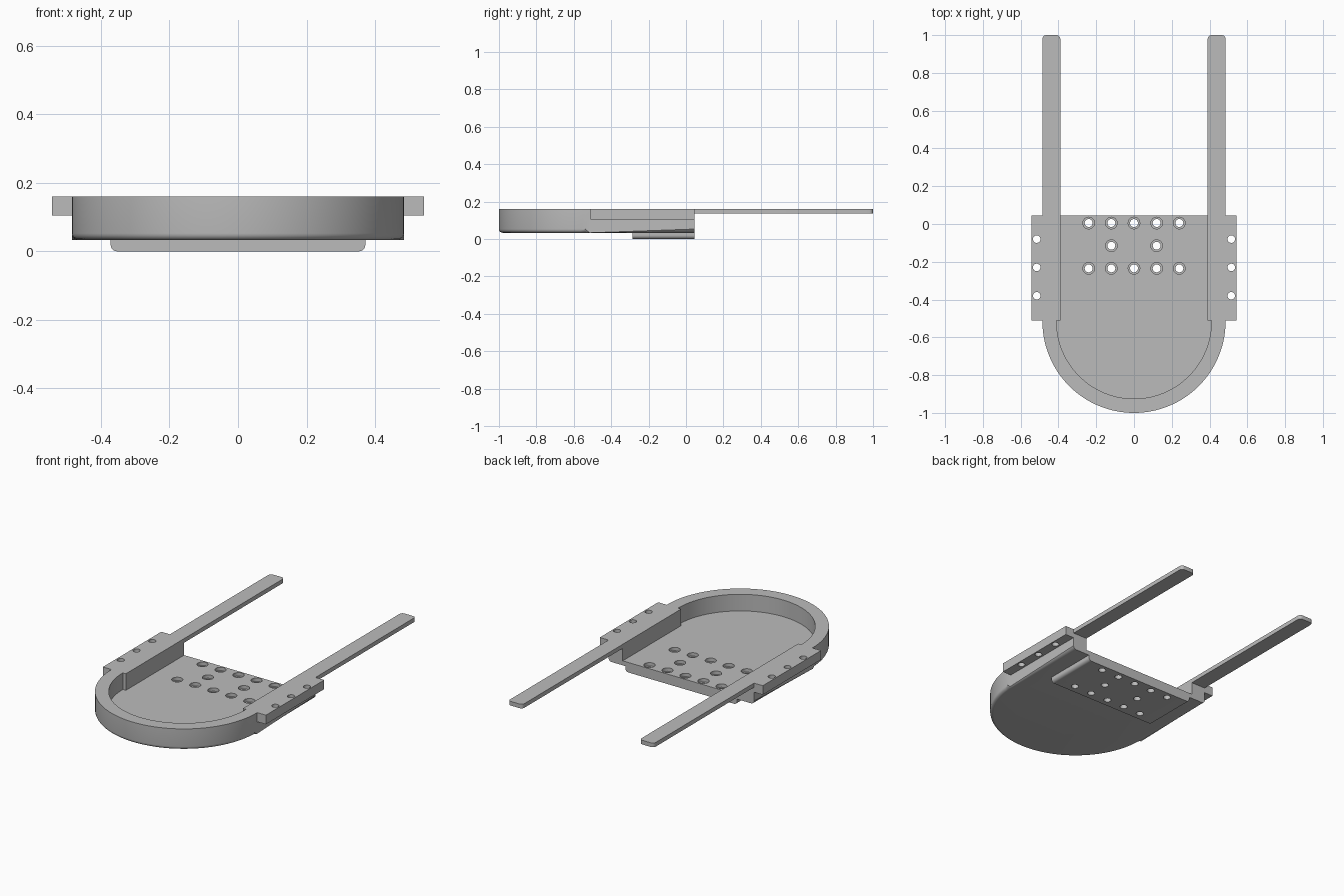
import bpy, bmesh
from math import sin, cos, pi, radians

cube = bpy.data.objects.get("Cube")
if cube:
    bpy.data.objects.remove(cube, do_unlink=True)

grey = bpy.data.materials.new("plain grey")
grey.use_nodes = True
grey.diffuse_color = (0.5, 0.5, 0.5, 1)
grey.node_tree.nodes["Principled BSDF"].inputs["Base Color"].default_value = (0.5, 0.5, 0.5, 1)

BACK, MID, TOP = 0.045, -0.515, 0.16
BASE, FLOOR = 0.033, 0.06
WIDE, INNER = 0.485, 0.39


def finish(name, bm):
    bmesh.ops.recalc_face_normals(bm, faces=bm.faces)
    mesh = bpy.data.meshes.new(name)
    bm.to_mesh(mesh)
    bm.free()
    mesh.materials.append(grey)
    obj = bpy.data.objects.new(name, mesh)
    bpy.context.collection.objects.link(obj)
    return obj


def prism(name, outline, low, high, pick=None, radius=0.02, segments=5):
    """Extrude an outline upwards and round the edges chosen by pick."""
    bm = bmesh.new()
    face = bm.faces.new([bm.verts.new((x, y, low)) for x, y in outline])
    new = bmesh.ops.extrude_face_region(bm, geom=[face])["geom"]
    for v in new:
        if isinstance(v, bmesh.types.BMVert):
            v.co.z = high
    if pick:
        edges = [e for e in bm.edges if pick(e.verts[0].co, e.verts[1].co)]
        bmesh.ops.bevel(bm, geom=edges, offset=radius, segments=segments,
                        profile=0.5, affect='EDGES', clamp_overlap=False)
    return finish(name, bm)


def box(x0, x1, y0, y1):
    return [(x0, y0), (x1, y0), (x1, y1), (x0, y1)]


def arc(radius, steps=64):
    return [(-radius * cos(pi * i / steps), MID - radius * sin(pi * i / steps))
            for i in range(steps + 1)]


def drills(points, radius, low, high):
    """One cutter holding a cylinder at every point."""
    bm = bmesh.new()
    for x, y in points:
        ring = [bm.verts.new((x + radius * cos(2 * pi * i / 24),
                              y + radius * sin(2 * pi * i / 24), low)) for i in range(24)]
        new = bmesh.ops.extrude_face_region(bm, geom=[bm.faces.new(ring)])["geom"]
        for v in new:
            if isinstance(v, bmesh.types.BMVert):
                v.co.z = high
    return finish("drill_cutter", bm)


def cut(obj, *cutters):
    """Subtract the cutters for good, then remove them."""
    for cutter in cutters:
        cutter.hide_render = True
        mod = obj.modifiers.new("cut", 'BOOLEAN')
        mod.operation, mod.solver, mod.object = 'DIFFERENCE', 'EXACT', cutter
    graph = bpy.context.evaluated_depsgraph_get()
    mesh = bpy.data.meshes.new_from_object(obj.evaluated_get(graph))
    obj.modifiers.clear()
    obj.data = mesh
    for cutter in cutters:
        bpy.data.objects.remove(cutter, do_unlink=True)


# Hole pattern shared by the tray and the mounting pad
holes = [(0.12 * i, y) for y in (0.005, -0.235) for i in range(-2, 3)]
holes += [(-0.12, -0.115), (0.12, -0.115)]

# Round-ended tray, open at the back, lower rim rounded
tray = prism("tray", arc(WIDE) + [(WIDE, BACK), (-WIDE, BACK)], BASE, TOP,
             lambda a, b: max(a.z, b.z) < BASE + 0.001 and min(a.y, b.y) < BACK - 0.001)
cavity = prism("cavity_cutter",
               arc(0.41) + [(0.41, -0.51), (INNER, -0.51), (INNER, 0.2),
                            (-INNER, 0.2), (-INNER, -0.51), (-0.41, -0.51)],
               FLOOR, 0.3)
cut(tray, cavity, drills(holes, 0.021, -0.1, 0.2), drills(holes, 0.031, 0.04, 0.2))

# Mounting pad below, rounded along its lower side edges
pad = prism("mounting_pad", box(-0.372, 0.372, -0.285, BACK), 0, BASE,
            lambda a, b: max(a.z, b.z) < 0.001 and abs(a.x - b.x) < 0.001)
cut(pad, drills(holes, 0.021, -0.1, 0.2))

# Side flanges and long arms
parts = [tray, pad]
for side, s in (("left", 1), ("right", -1)):
    flange = prism(side + "_flange", box(s * WIDE, s * 0.543, -0.51, BACK), 0.105, TOP)
    cut(flange, drills([(s * 0.515, y) for y in (-0.08, -0.23, -0.38)], 0.02, 0, 0.3))
    arm = prism(side + "_arm", box(s * INNER, s * WIDE, BACK, 1), 0.135, TOP,
                lambda a, b: min(a.y, b.y) > 0.99 and abs(a.z - b.z) > 0.01)
    parts += [flange, arm]

# Smooth curved walls, crisp edges
bpy.ops.object.select_all(action='DESELECT')
for obj in parts:
    obj.select_set(True)
bpy.context.view_layer.objects.active = tray
bpy.ops.object.shade_smooth_by_angle(angle=radians(30))
